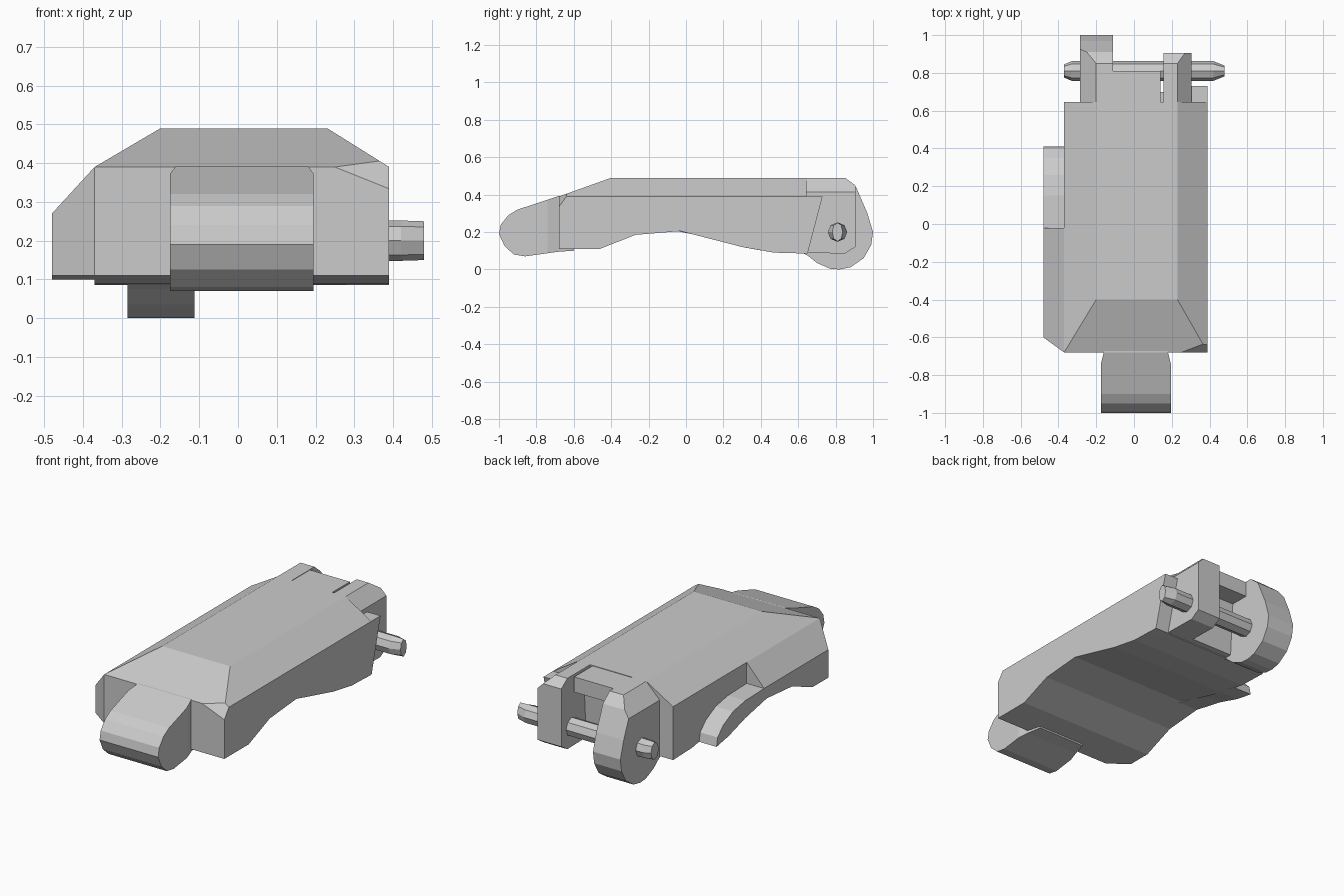
import bpy
import bmesh
from mathutils import Vector

old = bpy.data.objects.get("Cube")
if old:
    bpy.data.objects.remove(old, do_unlink=True)

grey = bpy.data.materials.new("plain grey")
grey.use_nodes = True
colour = (0.6, 0.6, 0.6, 1)
grey.diffuse_color = colour
grey.node_tree.nodes["Principled BSDF"].inputs["Base Color"].default_value = colour


def finish(name, bm):
    bmesh.ops.recalc_face_normals(bm, faces=bm.faces)
    mesh = bpy.data.meshes.new(name)
    bm.to_mesh(mesh)
    bm.free()
    mesh.materials.append(grey)
    obj = bpy.data.objects.new(name, mesh)
    bpy.context.collection.objects.link(obj)
    return obj


def prism(name, profile, left, right, cuts=()):
    """Extrude a (y, z) profile along x, then slice off each (point, normal) side."""
    bm = bmesh.new()
    face = bm.faces.new([bm.verts.new((left, y, z)) for y, z in profile])
    ext = bmesh.ops.extrude_face_region(bm, geom=[face])
    moved = [v for v in ext["geom"] if isinstance(v, bmesh.types.BMVert)]
    bmesh.ops.translate(bm, verts=moved, vec=(right - left, 0, 0))
    bmesh.ops.recalc_face_normals(bm, faces=bm.faces)
    for point, normal in cuts:
        geom = bm.verts[:] + bm.edges[:] + bm.faces[:]
        res = bmesh.ops.bisect_plane(bm, geom=geom, plane_co=point,
                                     plane_no=Vector(normal), clear_outer=True)
        rim = [e for e in res["geom_cut"] if isinstance(e, bmesh.types.BMEdge)]
        bmesh.ops.edgeloop_fill(bm, edges=rim)
    return finish(name, bm)


def pin(name, stations):
    """Octagonal rod along x; each station is (x, y radius, z radius)."""
    bm = bmesh.new()
    rings = []
    for x, ry, rz in stations:
        ring = bmesh.ops.create_circle(bm, segments=8, radius=1)["verts"]
        for v in ring:
            v.co = (x, 0.81 + v.co.x * ry, 0.2 + v.co.y * rz)
        rings.append(ring)
    for a, b in zip(rings, rings[1:]):
        for i in range(8):
            j = (i + 1) % 8
            bm.faces.new((a[i], a[j], b[j], b[i]))
    bm.faces.new(rings[0])
    bm.faces.new(rings[-1])
    return finish(name, bm)


# Main body: arched underside, sloped front, chamfered shoulders
arch = [(-0.68, 0.11), (-0.46, 0.11), (-0.27, 0.185), (-0.03, 0.205)]
body = arch + [(0.3, 0.12), (0.47, 0.09), (0.645, 0.085),
               (0.645, 0.49), (-0.4, 0.49), (-0.68, 0.39)]
prism("main_body", body, -0.37, 0.39, [
    ((0.23, 0, 0.49), (0.1, 0, 0.16)),
    ((-0.2, 0, 0.49), (-0.1, 0, 0.17)),
    ((0.39, -0.64, 0.39), (0.4, -1.4, 1)),
])

# Rear of the body: slanted ledge, centre block and top plate between the lugs
prism("rear_ledge", [(0.6, 0.085), (0.65, 0.085), (0.73, 0.39), (0.6, 0.39)], 0.28, 0.39)
prism("rear_block", [(0.6, 0.09), (0.68, 0.09), (0.7, 0.42), (0.6, 0.42)], -0.2, 0.2)
prism("rear_top_plate", [(0.6, 0.4), (0.81, 0.4), (0.81, 0.487), (0.6, 0.487)], -0.13, 0.14)

# Rounded nose
prism("nose", [(-0.6, 0.1), (-0.68, 0.095), (-0.86, 0.07), (-0.92, 0.08),
               (-0.97, 0.125), (-1, 0.19), (-0.99, 0.24), (-0.95, 0.29),
               (-0.9, 0.32), (-0.68, 0.393), (-0.6, 0.393)], -0.175, 0.195, [
    ((0.195, -0.74, 0), (1, 0.25, 0)),
    ((-0.175, -0.74, 0), (-1, 0.25, 0)),
])

# Side panel with sloped top and clipped front corner, and its curved tail
prism("side_panel", arch + [(-0.02, 0.205), (-0.02, 0.39), (-0.68, 0.39)],
      -0.48, -0.36, [
    ((-0.48, 0, 0.27), (-0.12, 0, 0.11)),
    ((-0.48, -0.6, 0), (-0.08, -0.11, 0)),
])
prism("side_tail", [(-0.05, 0.205), (0.15, 0.165), (0.3, 0.12), (0.41, 0.1),
                    (0.4, 0.15), (0.35, 0.2), (0.26, 0.245), (0.15, 0.265),
                    (-0.05, 0.27)], -0.48, -0.36)

# Hinge lugs
prism("small_lug", [(0.6, 0.09), (0.85, 0.085), (0.905, 0.12), (0.905, 0.45),
                    (0.85, 0.49), (0.6, 0.49)], 0.155, 0.305, [
    ((0.23, 0, 0.49), (0.1, 0, 0.1)),
])
prism("large_lug", [(0.6, 0.1), (0.65, 0.075), (0.7, 0.035), (0.77, 0.004), (0.82, 0),
                    (0.88, 0.012), (0.95, 0.06), (0.99, 0.13), (1, 0.2),
                    (0.97, 0.3), (0.91, 0.44), (0.85, 0.49), (0.6, 0.49)], -0.285, -0.112, [
    ((-0.2, 0, 0.49), (-0.1, 0, 0.1)),
])

# Hinge pin with chisel tips
pin("hinge_pin", [(-0.37, 0.035, 0.05), (-0.33, 0.052, 0.052), (0.42, 0.052, 0.052),
                  (0.48, 0.028, 0.05)])
